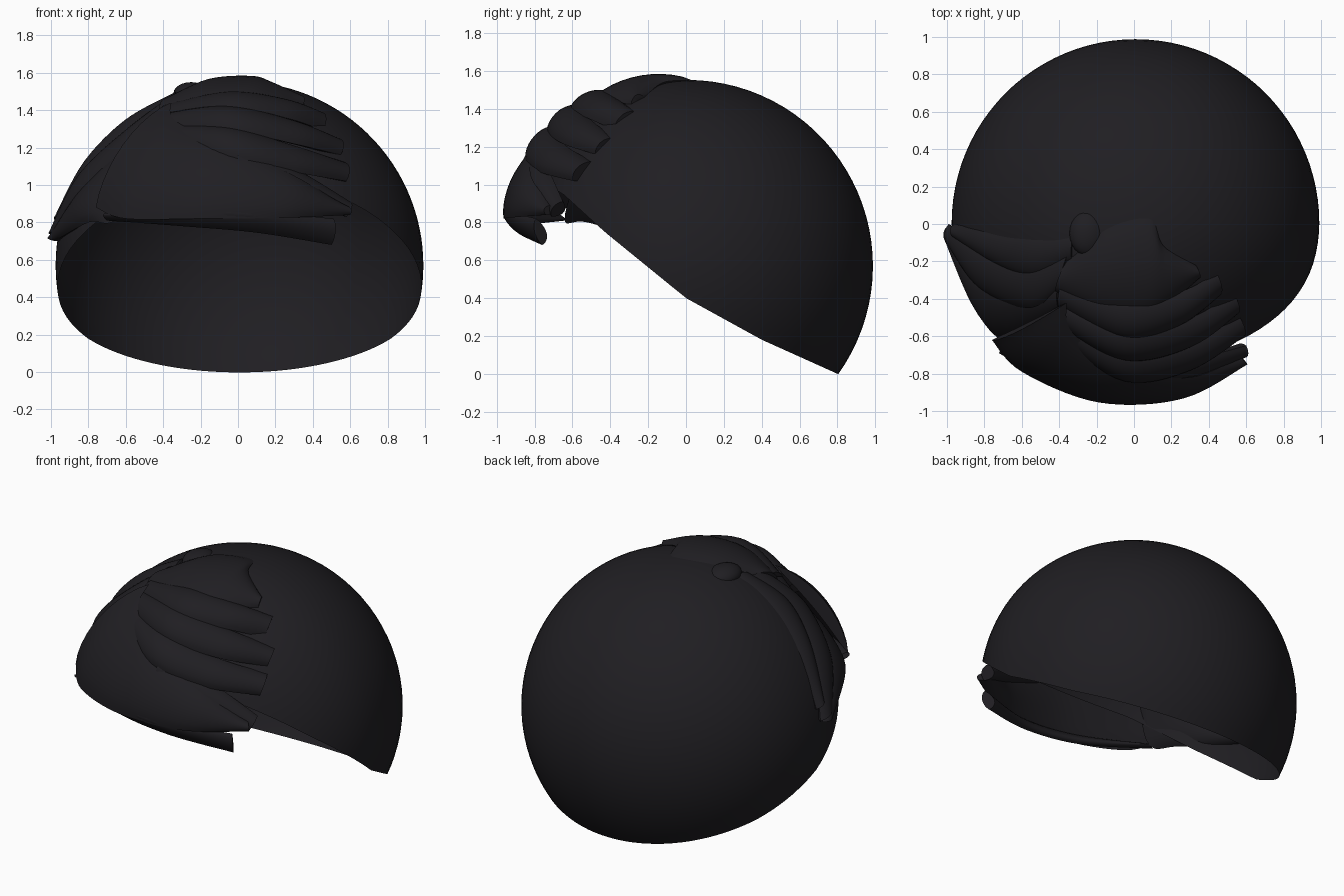
import bpy, bmesh, math
from mathutils import Vector

if "Cube" in bpy.data.objects:
    bpy.data.objects.remove(bpy.data.objects["Cube"])

C = Vector((0.0, 0.0, 0.57))   # centre of the head dome
dark = bpy.data.materials.new("dark_hair")
dark.diffuse_color = (0.014, 0.013, 0.016, 1)
dark.use_nodes = True
dark.node_tree.nodes["Principled BSDF"].inputs["Base Color"].default_value = dark.diffuse_color


def finish(name, bm, normals=True):
    if normals:
        bmesh.ops.recalc_face_normals(bm, faces=bm.faces)
    me = bpy.data.meshes.new(name)
    bm.to_mesh(me)
    bm.free()
    me.materials.append(dark)
    ob = bpy.data.objects.new(name, me)
    bpy.context.collection.objects.link(ob)
    bpy.context.view_layer.objects.active = ob
    ob.select_set(True)
    bpy.ops.object.shade_smooth_by_angle(angle=math.radians(45))
    ob.select_set(False)
    return ob


# Open cap: dome with a slanted rim, flatter at the forehead
RIM = [(-1.0, 1.15), (-0.65, 0.95), (-0.43, 0.75), (0, 0.4), (0.4, 0.18), (0.8, 0.0), (1.1, -0.12)]


def rim_z(y):
    for (y0, z0), (y1, z1) in zip(RIM, RIM[1:]):
        if y <= y1:
            return z0 + (z1 - z0) * (y - y0) / (y1 - y0)
    return RIM[-1][1]


def dome(az, th):
    r = 0.983
    x, y = r * math.sin(th) * math.cos(az), r * math.sin(th) * math.sin(az)
    return Vector((0.008 + x, 0.005 + y * (0.86 if y < 0 else 1), 0.57 + r * math.cos(th)))


def build_cap(seg=96, rings=32):
    bm = bmesh.new()
    pole = bm.verts.new(dome(0, 0))
    cols = []
    for i in range(seg):
        az = 2 * math.pi * i / seg
        lo, hi = 0.0, math.pi
        for _ in range(30):
            m = (lo + hi) / 2
            p = dome(az, m)
            if p.z > rim_z(p.y):
                lo = m
            else:
                hi = m
        cols.append([bm.verts.new(dome(az, lo * k / rings)) for k in range(1, rings + 1)])
    for i in range(seg):
        a, b = cols[i], cols[(i + 1) % seg]
        bm.faces.new((pole, a[0], b[0]))
        for k in range(rings - 1):
            bm.faces.new((a[k], a[k + 1], b[k + 1], b[k]))
    finish("hair_cap", bm)


def spline(pts, sub):
    out = []
    n = len(pts)
    for i in range(n - 1):
        p0, p1, p2, p3 = pts[max(i - 1, 0)], pts[i], pts[i + 1], pts[min(i + 2, n - 1)]
        for s in range(sub):
            t = s / sub
            out.append(0.5 * (2 * p1 + (p2 - p0) * t + (2 * p0 - 5 * p1 + 4 * p2 - p3) * t * t
                              + (3 * p1 - p0 - 3 * p2 + p3) * t ** 3))
    return out + [pts[-1]]


# Lock: lens-shaped sections strung between an upper and a lower edge curve
def lock(name, upper, lower, bulge=0.04, inner=0.05, n=10, sub=8):
    bm = bmesh.new()
    rows = []
    for a, b in zip(spline([Vector(p) for p in upper], sub), spline([Vector(p) for p in lower], sub)):
        a, b = a - C, b - C
        ring = []
        for k in range(2 * n):
            t = k / n if k <= n else 2 - k / n
            off = math.sin(math.pi * t) ** 0.7 if 0 < t < 1 else 0
            off *= bulge if k <= n else -inner
            r = a.length + (b.length - a.length) * t + off
            ring.append(bm.verts.new(C + a.lerp(b, t).normalized() * r))
        rows.append(ring)
    m = 2 * n
    for r0, r1 in zip(rows, rows[1:]):
        for k in range(m):
            bm.faces.new((r0[k], r0[(k + 1) % m], r1[(k + 1) % m], r1[k]))
    bm.faces.new(rows[0])
    bm.faces.new(rows[-1])
    finish(name, bm)


build_cap()

# Fringe locks sweeping to the right, crown first
lock("fringe_crown",
     [(-.36, -.2, 1.45), (-.15, -.03, 1.54), (.08, .03, 1.55), (.16, -.12, 1.54), (.33, -.22, 1.46)],
     [(-.42, -.36, 1.39), (-.18, -.45, 1.46), (.05, -.47, 1.47), (.2, -.41, 1.45), (.35, -.29, 1.42)], 0.035)
lock("fringe_upper",
     [(-.38, -.3, 1.42), (-.05, -.4, 1.49), (.25, -.36, 1.45), (.44, -.26, 1.38)],
     [(-.4, -.45, 1.33), (-.05, -.61, 1.4), (.25, -.54, 1.36), (.46, -.38, 1.29)])
lock("fringe_middle",
     [(-.38, -.42, 1.38), (-.05, -.56, 1.42), (.3, -.5, 1.34), (.53, -.37, 1.24)],
     [(-.4, -.55, 1.27), (-.05, -.73, 1.29), (.3, -.66, 1.22), (.55, -.48, 1.16)])
lock("fringe_lower",
     [(-.38, -.5, 1.32), (-.05, -.69, 1.31), (.3, -.64, 1.21), (.56, -.49, 1.12)],
     [(-.4, -.62, 1.2), (-.05, -.84, 1.15), (.3, -.78, 1.07), (.58, -.6, 1.02)])
lock("fringe_small",
     [(0, -.78, 1.2), (.3, -.73, 1.09), (.6, -.65, .91)],
     [(0, -.86, 1.08), (.3, -.83, .97), (.58, -.71, .83)], 0.03)
lock("fringe_broad",
     [(-.36, -.42, 1.44), (-.33, -.58, 1.34), (-.05, -.78, 1.21), (.3, -.82, 1.05), (.57, -.71, .89)],
     [(-.76, -.62, .88), (-.6, -.79, .82), (-.2, -.95, .82), (.25, -.93, .825), (.6, -.74, .84)], 0.03)
lock("fringe_bottom",
     [(-.7, -.68, .85), (-.3, -.91, .87), (.1, -.95, .86), (.51, -.79, .82)],
     [(-.7, -.66, .81), (-.3, -.86, .78), (.1, -.89, .745), (.5, -.76, .68)], 0.03)

# Side locks falling to the left temple
lock("side_back",
     [(-.32, -.05, 1.48), (-.6, -.07, 1.33), (-.82, -.03, 1.09), (-.96, 0, .8)],
     [(-.33, -.2, 1.45), (-.55, -.28, 1.31), (-.77, -.2, 1.12), (-.95, -.08, .83)], 0.03)
lock("side_middle",
     [(-.35, -.15, 1.46), (-.6, -.21, 1.28), (-.84, -.13, 1.05), (-.99, 0, .73)],
     [(-.4, -.36, 1.38), (-.57, -.45, 1.22), (-.82, -.35, .98), (-.97, -.14, .75)], 0.03)
lock("side_front",
     [(-.4, -.3, 1.39), (-.65, -.38, 1.17), (-.86, -.27, .95), (-.995, -.01, .72)],
     [(-.4, -.46, 1.33), (-.63, -.64, .84), (-.8, -.52, .8), (-.98, -.12, .7)], 0.03)

# Little knot where the locks meet at the crown
bm = bmesh.new()
bmesh.ops.create_uvsphere(bm, u_segments=24, v_segments=12, radius=1)
for v in bm.verts:
    v.co = Vector((v.co.x * .095 - .25, v.co.y * .12 - .05, v.co.z * .06 + 1.49))
finish("crown_knot", bm)
